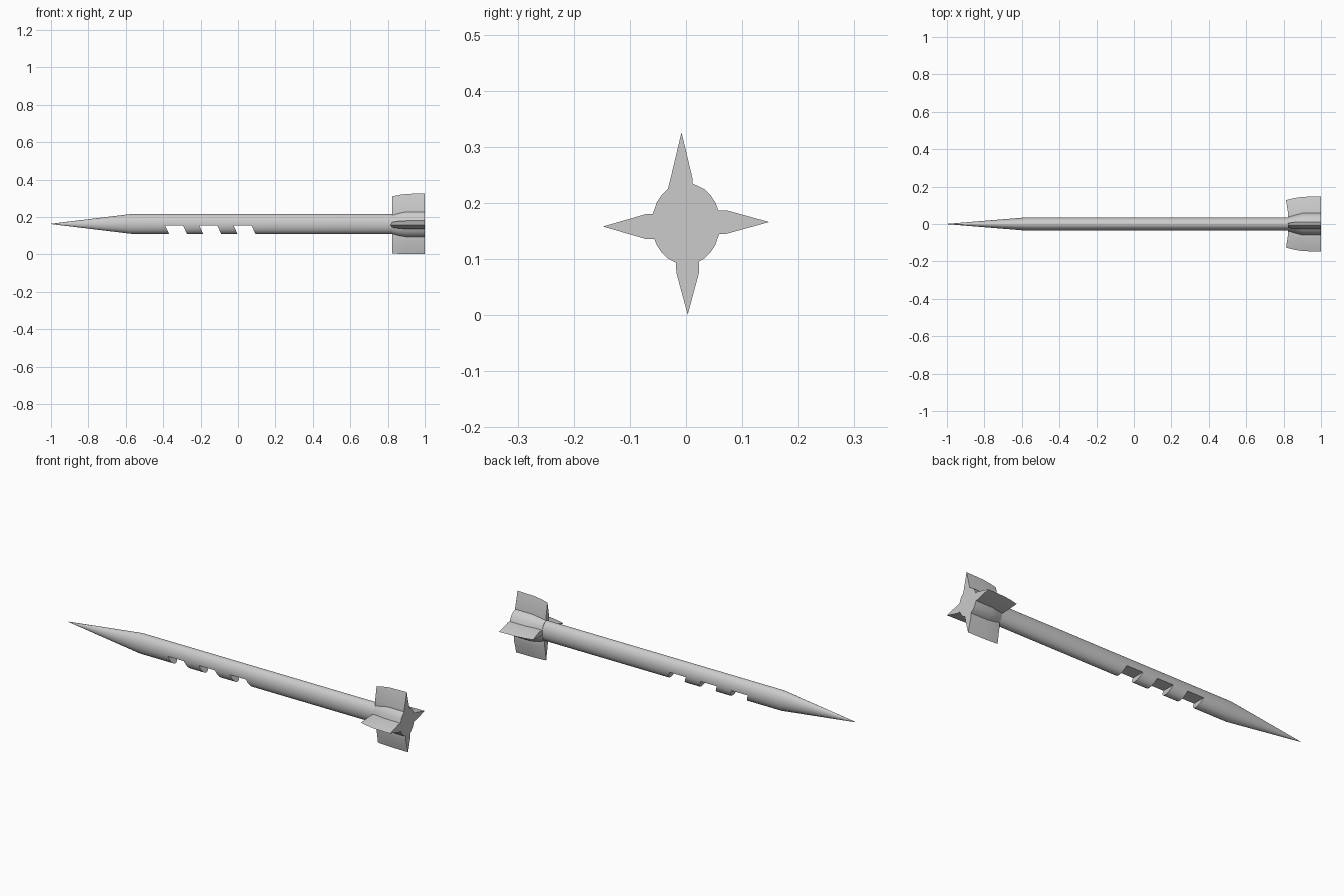
import bpy, bmesh, math

if "Cube" in bpy.data.objects:
    bpy.data.objects.remove(bpy.data.objects["Cube"])

ZC = 0.163          # height of the centre line


def loft(name, rings, smooth=True):
    """Skin matching point rings and cap both ends."""
    bm = bmesh.new()
    vs = [[bm.verts.new(p) for p in ring] for ring in rings]
    n = len(vs[0])
    for a, b in zip(vs, vs[1:]):
        for i in range(n):
            j = (i + 1) % n
            bm.faces.new((a[i], a[j], b[j], b[i]))
    caps = [bm.faces.new(vs[0]), bm.faces.new(vs[-1])]
    bmesh.ops.triangulate(bm, faces=caps)
    bmesh.ops.recalc_face_normals(bm, faces=bm.faces)
    me = bpy.data.meshes.new(name)
    bm.to_mesh(me)
    bm.free()
    ob = bpy.data.objects.new(name, me)
    bpy.context.collection.objects.link(ob)
    return ob


def smooth(ob):
    bpy.ops.object.select_all(action='DESELECT')
    ob.select_set(True)
    bpy.context.view_layer.objects.active = ob
    bpy.ops.object.shade_smooth_by_angle(angle=math.radians(30))


def ellipse(x, ry, rz, n=24):
    return [(x, ry * math.cos(2 * math.pi * i / n),
             ZC + rz * math.sin(2 * math.pi * i / n)) for i in range(n)]


# body with pointed nose
body = loft("body", [ellipse(-1, 0.0008, 0.001), ellipse(-0.57, 0.036, 0.053),
                     ellipse(0.84, 0.036, 0.053)])

# three slanted notches through the underside
for k in range(3):
    s = 0.183 * k
    prof = [(-0.39 + s, 0.155), (-0.294 + s, 0.155),
            (-0.259 + s, 0.08), (-0.355 + s, 0.08)]
    cutter = loft("notch_cutter", [[(x, y, z) for x, z in prof] for y in (-0.1, 0.1)])
    cutter.hide_render = True
    mod = body.modifiers.new("notch", 'BOOLEAN')
    mod.operation = 'DIFFERENCE'
    mod.solver = 'EXACT'
    mod.object = cutter
    bpy.context.view_layer.objects.active = body
    bpy.ops.object.modifier_apply(modifier=mod.name)
    bpy.data.objects.remove(cutter)
smooth(body)


# flared tail with four pointed fins: (root offset, half width, shoulder, front tip, rear tip, sweep)
FINS = [(0.003, 0.021, 0.072, 0.128, 0.148, -0.010),    # +y
        (0.008, 0.020, 0.079, 0.147, 0.163, 0.0),       # top
        (0.005, 0.022, 0.072, 0.126, 0.148, -0.010),    # -y
        (0.003, 0.020, 0.088, 0.158, 0.162, 0.0)]       # bottom


def tail_ring(x, ry, rz, thick, t):
    pts = []
    for q, (off, w, sh, tip0, tip1, sweep) in enumerate(FINS):
        c, s = round(math.cos(q * math.pi / 2)), round(math.sin(q * math.pi / 2))
        r_out, r_side = (ry, rz) if q % 2 == 0 else (rz, ry)

        def put(u, v, dx=0):
            pts.append((x + dx, u * c - v * s, ZC + u * s + v * c))

        w *= thick
        shoulder = r_out + (sh - r_out) * (0.7 + 0.3 * t)
        for v in (off - w, off + w):
            root = r_out * math.sqrt(1 - (v / r_side) ** 2)
            if v < off:
                put(root, v)
                put(shoulder, v)
                put(tip0 + (tip1 - tip0) * t, off, sweep * (1 - t))
            else:
                put(shoulder, v)
                put(root, v)
        # rounded hull between fins
        for deg in (32, 45, 58):
            a = math.radians(deg)
            put(r_out * math.cos(a), r_side * math.sin(a))
    return pts


tail = loft("tail_fins", [tail_ring(0.823, 0.038, 0.055, 0.65, 0.0),
                          tail_ring(0.86, 0.050, 0.066, 0.9, 0.5),
                          tail_ring(0.90, 0.061, 0.073, 1.0, 0.85),
                          tail_ring(1.0, 0.061, 0.073, 1.0, 1.0)])
smooth(tail)
